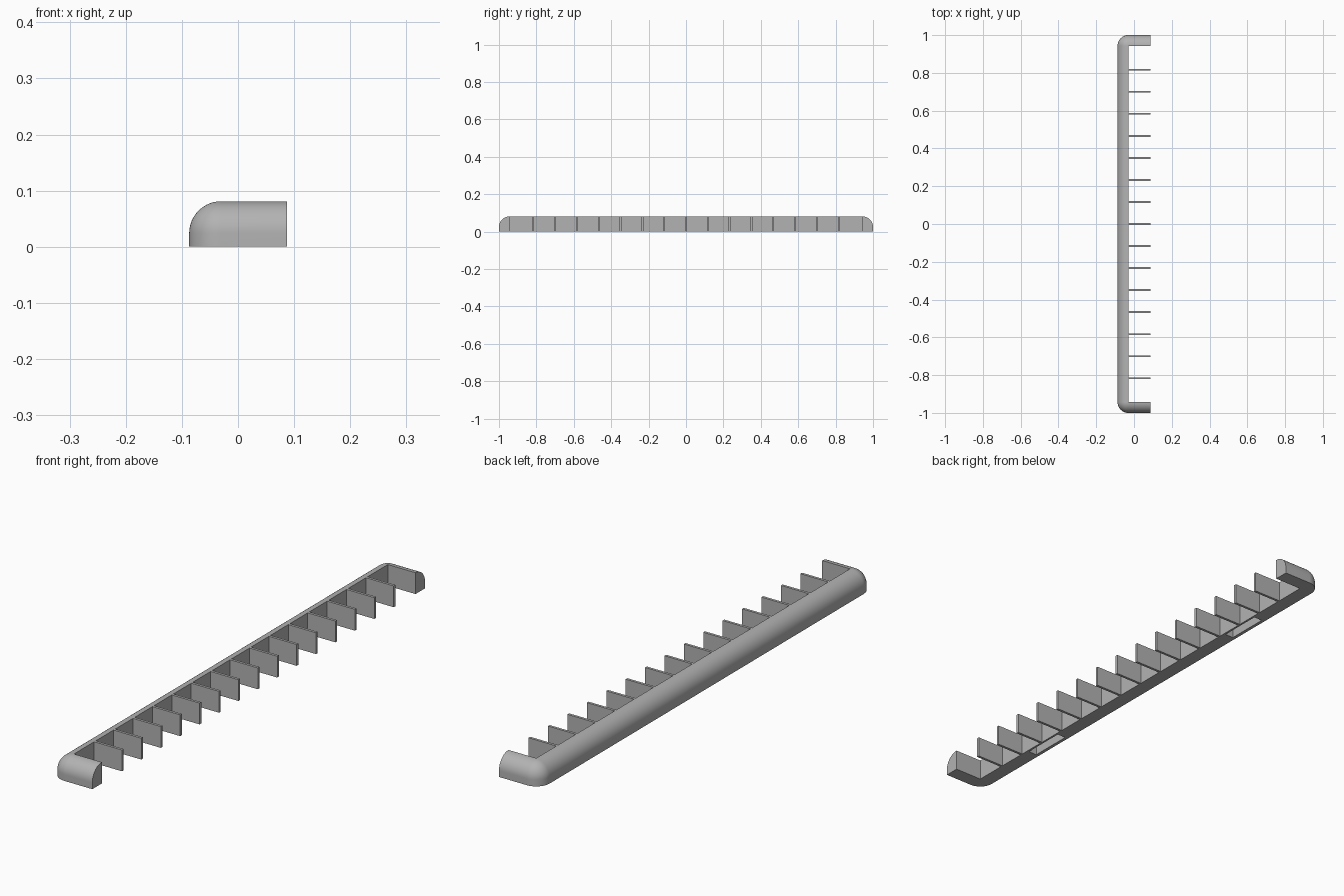
import bpy, bmesh
from math import sin, cos, pi, radians

cube = bpy.data.objects.get("Cube")
if cube:
    bpy.data.objects.remove(cube)

HALF_X, HALF_Y, HEIGHT = 0.087, 1.0, 0.081
R = 0.057                      # rail width and rounding radius
IN_X, IN_Y = -HALF_X + R, HALF_Y - R

grey = bpy.data.materials.new("grey plastic")
grey.use_nodes = True
colour = (0.45, 0.45, 0.45, 1)
grey.diffuse_color = colour
grey.node_tree.nodes["Principled BSDF"].inputs["Base Color"].default_value = colour


def finish(name, bm):
    bmesh.ops.recalc_face_normals(bm, faces=bm.faces)
    mesh = bpy.data.meshes.new(name)
    bm.to_mesh(mesh)
    bm.free()
    mesh.materials.append(grey)
    obj = bpy.data.objects.new(name, mesh)
    bpy.context.collection.objects.link(obj)
    return obj


def box(name, x0, x1, y0, y1, z0, z1):
    bm = bmesh.new()
    bmesh.ops.create_cube(bm, size=1)
    for v in bm.verts:
        v.co = ((x0 + x1) / 2 + v.co.x * (x1 - x0),
                (y0 + y1) / 2 + v.co.y * (y1 - y0),
                (z0 + z1) / 2 + v.co.z * (z1 - z0))
    return finish(name, bm)


# Rail: a rounded-top profile swept along a U-shaped path with round corners
STEPS = 16
angles = [i * pi / 2 / STEPS for i in range(STEPS + 1)]
profile = [(0, 0), (R, 0)] + [(R * cos(a), HEIGHT - R + R * sin(a)) for a in angles]
path = [(HALF_X, -IN_Y, 0, -1)]
path += [(IN_X, -IN_Y, -sin(a), -cos(a)) for a in angles]
path += [(IN_X, IN_Y, -cos(a), sin(a)) for a in angles]
path += [(HALF_X, IN_Y, 0, 1)]

bm = bmesh.new()
rings = [[bm.verts.new((x + r * dx, y + r * dy, z)) for r, z in profile]
         for x, y, dx, dy in path]
n = len(profile)
for a, b in zip(rings, rings[1:]):
    for i in range(n):
        j = (i + 1) % n
        bm.faces.new((a[i], a[j], b[j], b[i]))
bm.faces.new(rings[0])
bm.faces.new(rings[-1])
bmesh.ops.remove_doubles(bm, verts=bm.verts, dist=1e-5)
bmesh.ops.dissolve_degenerate(bm, edges=bm.edges, dist=1e-5)
rail = finish("rail", bm)

# Two pockets in the underside of the rail
for side in (-1, 1):
    y = side * 0.58
    cutter = box("pocket_cutter", -0.074, -0.038, y - 0.085, y + 0.085, -0.02, 0.035)
    cutter.hide_render = True
    cutter.hide_viewport = True
    cut = rail.modifiers.new("pocket", 'BOOLEAN')
    cut.operation = 'DIFFERENCE'
    cut.solver = 'EXACT'
    cut.object = cutter

# Apply the cuts, then drop the cutters
bpy.context.view_layer.update()
mesh = bpy.data.meshes.new_from_object(rail.evaluated_get(bpy.context.evaluated_depsgraph_get()))
rail.modifiers.clear()
rail.data = mesh
for obj in [o for o in bpy.data.objects if o.name.startswith("pocket_cutter")]:
    bpy.data.objects.remove(obj)

bpy.ops.object.select_all(action='DESELECT')
rail.select_set(True)
bpy.context.view_layer.objects.active = rail
bpy.ops.object.shade_smooth_by_angle(angle=radians(30))

# Evenly spaced thin fins on the inner side
for i in range(-7, 8):
    y = i * 0.1167
    box(f"fin_{i + 8}", IN_X - 0.001, HALF_X, y - 0.005, y + 0.005, 0, HEIGHT)
